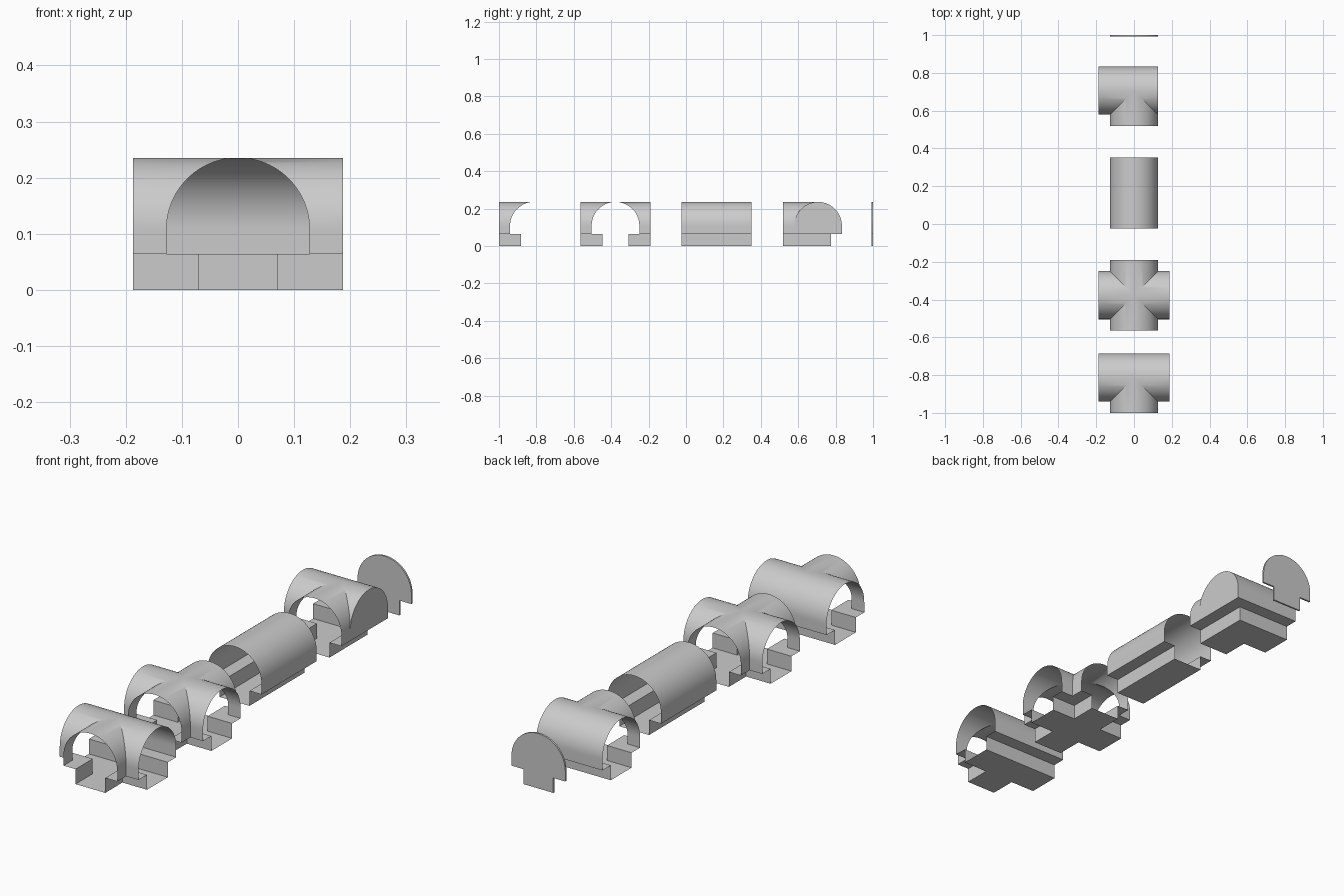
import bpy, bmesh, math

if "Cube" in bpy.data.objects:
    bpy.data.objects.remove(bpy.data.objects["Cube"])

W, H = 0.0705, 0.064      # channel half width, ledge height
R, S = 0.1275, 0.108      # arch radius, spring height
L = 0.187                 # arm length from the junction centre
N = 24                    # segments per quarter arch

# Half cross-section as (sideways, height): channel + ledge + wall, then arch
LOW = [(0, 0), (W, 0), (W, H), (R, H), (R, S)]
ARCH = [(R * math.cos(i * math.pi / 2 / N), S + R * math.sin(i * math.pi / 2 / N))
        for i in range(N + 1)]
ARCH[-1] = (0, S + R)
FULL = LOW + ARCH[1:]


def zero(v): return 0
def mitre(v): return v
def arm_end(v): return L
def cap_end(v): return R


def strip(bm, prof, d, s, start, end):
    """Sweep a half section along direction d, with its side facing s."""
    rows = []
    for v, z in prof:
        rows.append([bm.verts.new((d[0] * u + s[0] * v, d[1] * u + s[1] * v, z))
                     for u in (start(v), end(v))])
    for a, b in zip(rows, rows[1:]):
        bm.faces.new((a[0], a[1], b[1], b[0]))


def finish(bm, name, cy):
    bmesh.ops.remove_doubles(bm, verts=bm.verts, dist=1e-5)
    bmesh.ops.dissolve_degenerate(bm, dist=1e-6, edges=bm.edges)
    bmesh.ops.recalc_face_normals(bm, faces=bm.faces)
    me = bpy.data.meshes.new(name)
    bm.to_mesh(me)
    bm.free()
    ob = bpy.data.objects.new(name, me)
    bpy.context.collection.objects.link(ob)
    ob.location.y = cy
    bpy.ops.object.select_all(action='DESELECT')
    ob.select_set(True)
    bpy.context.view_layer.objects.active = ob
    bpy.ops.object.shade_smooth_by_angle(angle=math.radians(25))


def tunnel(name, cy, arms, capped=None):
    bm = bmesh.new()
    for sx in (1, -1):
        for sy in (1, -1):
            dx, dy = (sx, 0), (0, sy)
            for d, s in ((dx, dy), (dy, dx)):
                if d in arms:
                    # mitre against a neighbouring arm, else run straight through
                    start = mitre if s in arms else zero
                    strip(bm, LOW, d, s, start, arm_end)
                    strip(bm, ARCH, d, s, mitre if s == capped and d[0] == 0 else start, arm_end)
                else:
                    # closed outer corner and the capped arch stub
                    if capped and s not in arms:
                        strip(bm, LOW, d, s, zero, mitre)
                    if d == capped:
                        strip(bm, ARCH, d, s, mitre if s in arms else zero, cap_end)
    if capped:
        pts = ARCH + [(-v, z) for v, z in ARCH[-2::-1]]
        bm.faces.new([bm.verts.new((R, v, z)) for v, z in pts])
    finish(bm, name, cy)


E, Wt, Nn, So = (1, 0), (-1, 0), (0, 1), (0, -1)
tunnel("tee_tunnel", -0.813, (E, Wt, So))
tunnel("cross_tunnel", -0.377, (E, Wt, Nn, So))
tunnel("straight_tunnel", 0.164, (Nn, So))
tunnel("corner_tunnel", 0.706, (Wt, So), capped=E)

# Thin plate that closes a tunnel end
bm = bmesh.new()
outline = FULL[1:] + [(-v, z) for v, z in FULL[-2:0:-1]]
face = bm.faces.new([bm.verts.new((v, 0, z)) for v, z in outline])
ext = bmesh.ops.extrude_face_region(bm, geom=[face])
for v in [g for g in ext["geom"] if isinstance(g, bmesh.types.BMVert)]:
    v.co.y += 0.008
finish(bm, "end_plate", 0.992)
